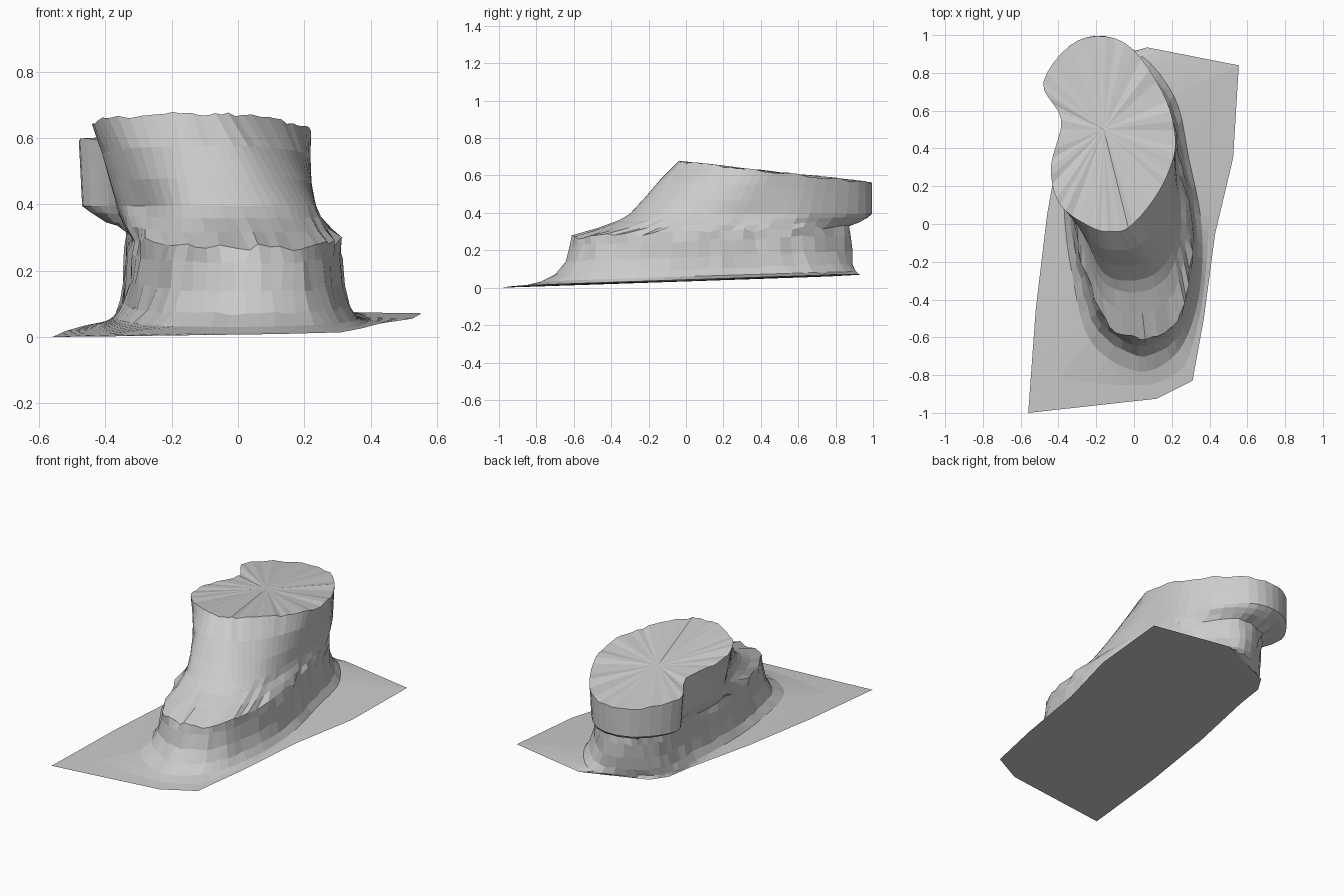
import bpy, bmesh, random
from mathutils import Vector

if "Cube" in bpy.data.objects:
    bpy.data.objects.remove(bpy.data.objects["Cube"])

random.seed(4)
STEPS = 5  # columns between neighbouring outline points

# Matching plan outlines, counter-clockwise from the front
SHEET = [(.12, -.925), (.31, -.83), (.37, -.5), (.43, -.05), (.525, .35), (.555, .84), (.07, .935),
         (-.3, .78), (-.36, .68), (-.38, .5), (-.46, .05), (-.52, -.45), (-.56, -1)]
FLARE = [(.02, -.78), (.23, -.68), (.34, -.4), (.36, -.03), (.29, .35), (.21, .68), (-.01, .91),
         (-.28, .77), (-.35, .67), (-.37, .5), (-.37, .08), (-.33, -.25), (-.23, -.62)]
RIDGE = [(.03, -.61), (.19, -.56), (.28, -.38), (.305, 0), (.25, .3), (.17, .62), (-.06, .87),
         (-.25, .83), (-.33, .7), (-.33, .5), (-.32, .08), (-.27, -.2), (-.16, -.5)]
INSTEP = [(-.02, -.3), (.13, -.25), (.22, -.1), (.235, .12), (.21, .36), (.16, .66), (-.06, .96),
          (-.3, .97), (-.47, .76), (-.37, .55), (-.36, .2), (-.28, 0), (-.17, -.25)]
ANKLE = [(-.12, -.04), (-.03, -.02), (.09, .11), (.18, .27), (.22, .45), (.15, .7), (-.05, .96),
         (-.3, .97), (-.48, .75), (-.385, .55), (-.44, .3), (-.39, .1), (-.22, -.02)]


def ground(p):
    return max(0, .033 * (p.y + 1) + .01 * p.x + .005)


def ring(pts, z, smooth=True):
    """Resample a closed outline and lift each point to height z(p)."""
    v, n, out = [Vector(p) for p in pts], len(pts), []
    for i in range(n):
        a, b, c, d = v[i - 1], v[i], v[(i + 1) % n], v[(i + 2) % n]
        for k in range(STEPS):
            t = k / STEPS
            p = b.lerp(c, t)
            if smooth:
                p = .5 * (2 * b + (c - a) * t + (2 * a - 5 * b + 4 * c - d) * t * t
                          + (3 * b - a - 3 * c + d) * t ** 3)
            out.append(Vector((p.x, p.y, z(p))))
    return out


def mix(r, s, t, tz):
    """Blend two rings, with separate plan and height factors."""
    return [Vector((*p.xy.lerp(q.xy, t), p.z + (q.z - p.z) * tz)) for p, q in zip(r, s)]


def rough(r, amount):
    return [p + Vector([random.uniform(-amount, amount) for _ in range(3)]) for p in r]


# Key rings: sheet edge, flare, sole ridge, instep and cut top
sheet = ring(SHEET, ground, smooth=False)
flare = ring(FLARE, lambda p: ground(p) + .018)
ridge = ring(RIDGE, lambda p: .295 + .04 * p.y)
instep = ring(INSTEP, lambda p: .395)
ankle = ring(ANKLE, lambda p: .67 - .11 * p.y)

rings = [
    sheet, mix(sheet, flare, .5, .25), flare,
    rough(mix(flare, ridge, .5, .17), .006),
    rough(mix(flare, ridge, .8, .45), .006),
    rough(mix(flare, ridge, .97, .8), .008),
    rough(ridge, .012),
    rough(mix(ridge, instep, .45, .35), .005),
    rough(mix(ridge, instep, .8, .7), .003),
    instep,
    mix(instep, ankle, .3, .3), mix(instep, ankle, .62, .65),
    [p + Vector((0, 0, random.uniform(-.007, .007))) for p in ankle],
]

# Foot and ground sheet as one lofted solid
bm = bmesh.new()
loops = [[bm.verts.new(p) for p in r] for r in rings]
for lo, hi in zip(loops, loops[1:]):
    for i in range(len(lo)):
        j = (i + 1) % len(lo)
        bm.faces.new((lo[i], lo[j], hi[j], hi[i]))

# Fan caps: cut top and flat underside
for loop, hub in ((loops[-1], (-.16, .5, .615)), (loops[0], (0, 0, .035))):
    centre = bm.verts.new(hub)
    for i in range(len(loop)):
        bm.faces.new((loop[i], loop[(i + 1) % len(loop)], centre))

bmesh.ops.recalc_face_normals(bm, faces=bm.faces)
mesh = bpy.data.meshes.new("foot_on_sheet")
bm.to_mesh(mesh)
bm.free()
bpy.context.collection.objects.link(bpy.data.objects.new("foot_on_sheet", mesh))
